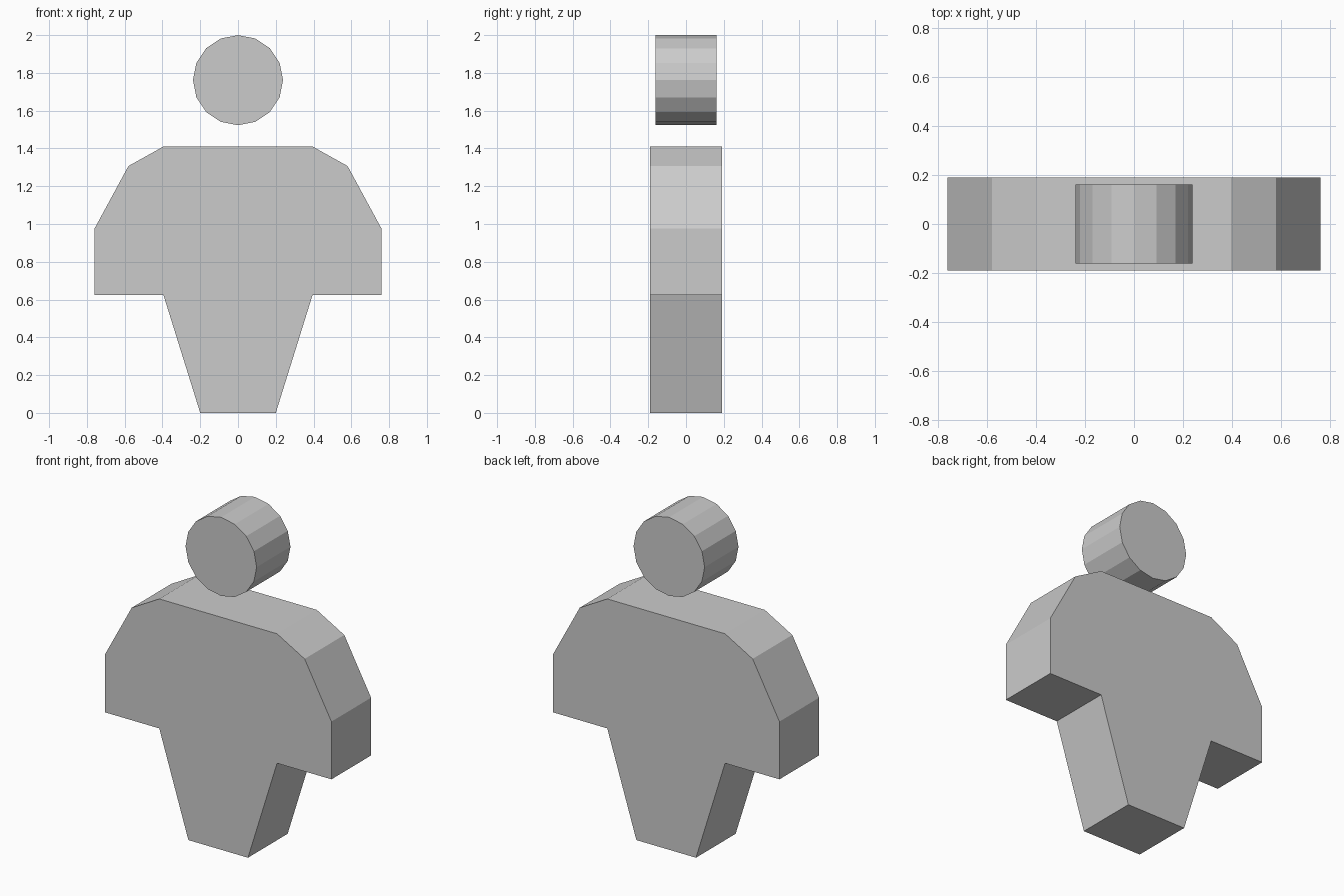
import bpy
import math

if "Cube" in bpy.data.objects:
    bpy.data.objects.remove(bpy.data.objects["Cube"])


def extrude_profile(name, points, half_depth):
    """Solid plate: an (x, z) outline extruded evenly along y."""
    n = len(points)
    verts = [(x, y, z) for y in (-half_depth, half_depth) for x, z in points]
    faces = [tuple(range(n)), tuple(reversed(range(n, 2 * n)))]
    faces += [(i, i + n, (i + 1) % n + n, (i + 1) % n) for i in range(n)]
    mesh = bpy.data.meshes.new(name)
    mesh.from_pydata(verts, [], faces)
    obj = bpy.data.objects.new(name, mesh)
    bpy.context.collection.objects.link(obj)
    return obj


# Body: right half of the outline, bottom to top, mirrored across x
half = [(0.20, 0.0), (0.395, 0.625), (0.76, 0.625),
        (0.76, 0.975), (0.58, 1.307), (0.395, 1.41)]
extrude_profile("body", half + [(-x, z) for x, z in reversed(half)], 0.19)

# Head: 16-sided disc floating above the shoulders
radius, centre_z, sides = 0.2385, 1.7615, 16
angles = [2 * math.pi * i / sides for i in range(sides)]
extrude_profile("head", [(radius * math.cos(a), centre_z + radius * math.sin(a))
                         for a in angles], 0.162)
